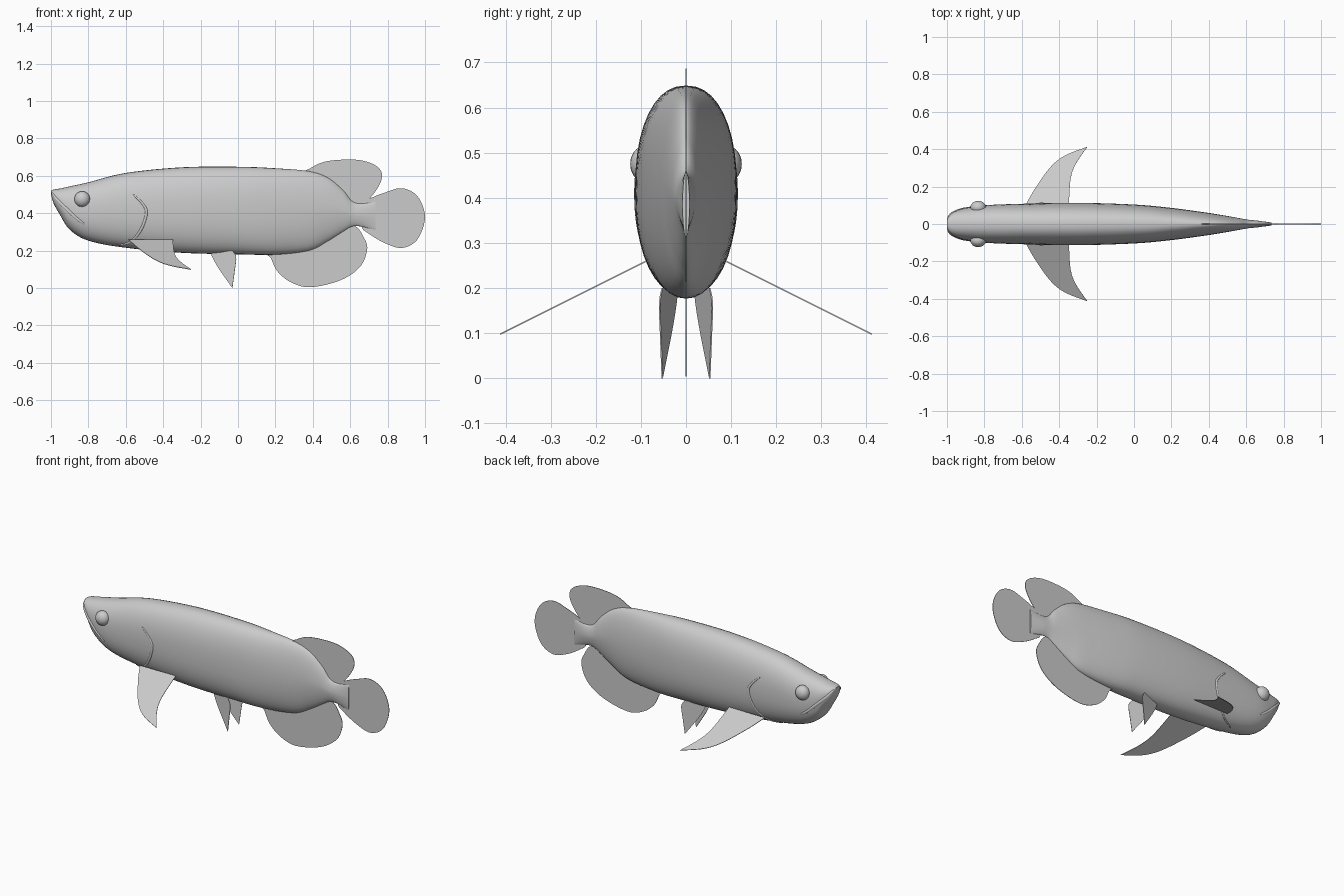
import bpy, bmesh, math
from mathutils import Vector

cube = bpy.data.objects.get("Cube")
if cube:
    bpy.data.objects.remove(cube, do_unlink=True)

grey = bpy.data.materials.new("plain grey")
grey.use_nodes = True
grey.diffuse_color = (0.6, 0.6, 0.6, 1)
grey.node_tree.nodes["Principled BSDF"].inputs["Base Color"].default_value = (0.6, 0.6, 0.6, 1)


def smooth_path(points, steps, closed=False):
    """Catmull-Rom samples through points of any dimension."""
    pts = [Vector(p) for p in points]
    n = len(pts)
    get = (lambda i: pts[i % n]) if closed else (lambda i: pts[max(0, min(n - 1, i))])
    out = []
    for i in range(n if closed else n - 1):
        a, b, c, d = (get(i + k) for k in (-1, 0, 1, 2))
        for s in range(steps):
            t = s / steps
            out.append(0.5 * (2 * b + (c - a) * t + (2 * a - 5 * b + 4 * c - d) * t ** 2
                              + (3 * b - a - 3 * c + d) * t ** 3))
    return out if closed else out + [pts[-1]]


def finish(name, bm, angle=40):
    bmesh.ops.recalc_face_normals(bm, faces=bm.faces)
    mesh = bpy.data.meshes.new(name)
    bm.to_mesh(mesh)
    bm.free()
    mesh.materials.append(grey)
    obj = bpy.data.objects.new(name, mesh)
    bpy.context.collection.objects.link(obj)
    bpy.ops.object.select_all(action='DESELECT')
    bpy.context.view_layer.objects.active = obj
    obj.select_set(True)
    bpy.ops.object.shade_smooth_by_angle(angle=math.radians(angle))
    return obj


def loft(name, rings, angle=40):
    bm = bmesh.new()
    loops = [[bm.verts.new(p) for p in ring] for ring in rings]
    for a, b in zip(loops, loops[1:]):
        for i in range(len(a)):
            j = (i + 1) % len(a)
            bm.faces.new((a[i], a[j], b[j], b[i]))
    bm.faces.new(loops[0])
    bm.faces.new(loops[-1])
    return finish(name, bm, angle)


# Body stations: position, back height, belly height, half width
stations = smooth_path([
    (-1.0, .52, .50, .02), (-.985, .526, .45, .048), (-.95, .532, .388, .07),
    (-.9, .543, .312, .085), (-.8, .565, .253, .1), (-.6, .615, .215, .108),
    (-.3, .645, .188, .113), (0, .648, .18, .104), (.2, .64, .178, .086),
    (.38, .624, .2, .062), (.48, .59, .25, .046), (.56, .525, .3, .032),
    (.61, .465, .328, .023), (.66, .452, .328, .018), (.735, .462, .308, .008)], 8)


def roundness(x):
    return 2.3 - 0.6 * max(0, min(1, (x - .1) / .45))


def body_ring(s, sides=40):
    x, top, bottom, width = s
    k = 2 / roundness(x)
    ring = []
    for i in range(sides):
        a = math.tau * i / sides
        c, h = math.cos(a), math.sin(a)
        ring.append((x, math.copysign(width * abs(c) ** k, c),
                     (top + bottom) / 2 + math.copysign((top - bottom) / 2 * abs(h) ** k, h)))
    return ring


loft("body", [body_ring(s) for s in stations], 50)


def skin_y(x, z):
    """Half width of the body at a given place on its side."""
    a, b = next(((a, b) for a, b in zip(stations, stations[1:]) if b[0] >= x), stations[-2:])
    _, top, bottom, width = a.lerp(b, max(0, (x - a[0]) / (b[0] - a[0])))
    t = min(1, abs(z - (top + bottom) / 2) * 2 / (top - bottom))
    n = roundness(x)
    return width * (1 - t ** n) ** (1 / n)


# Lips and gill edges: thin tapered ridges lying on the skin
def skin_ridge(name, path, radius, side):
    pts = [Vector((p[0], side * skin_y(*p), p[1])) for p in smooth_path(path, 6)]
    rings = []
    for i, p in enumerate(pts):
        along = (pts[min(i + 1, len(pts) - 1)] - pts[max(i - 1, 0)]).normalized()
        u = along.cross(Vector((0, 1, 0))).normalized()
        v = along.cross(u)
        r = radius * (0.25 + 0.75 * math.sin(math.pi * i / (len(pts) - 1)) ** .5)
        rings.append([p + r * (math.cos(a) * u + .6 * math.sin(a) * v)
                      for a in (math.tau * k / 8 for k in range(8))])
    loft(name, rings, 60)


# Fins: thin plates filled from a smooth outline
def fin(name, outline, place, normal, steps=6, thickness=.003):
    bm = bmesh.new()
    ring = smooth_path(outline, steps, True) if steps > 1 else outline
    verts = [bm.verts.new(place(*p)) for p in ring]
    face = bm.faces.new(verts)
    offset = Vector(normal).normalized() * thickness
    bmesh.ops.translate(bm, vec=-offset / 2, verts=verts)
    new = bmesh.ops.extrude_face_region(bm, geom=[face], use_keep_orig=True)
    bmesh.ops.translate(bm, vec=offset,
                        verts=[g for g in new["geom"] if isinstance(g, bmesh.types.BMVert)])
    finish(name, bm, 30)


def upright(x, z):
    return (x, 0, z)


fin("dorsal_fin", [(.36, .61), (.39, .642), (.46, .674), (.56, .686), (.66, .682), (.74, .652),
                   (.77, .605), (.75, .54), (.685, .463), (.6, .445), (.48, .53)],
    upright, (0, 1, 0))
fin("anal_fin", [(.15, .19), (.175, .16), (.21, .09), (.28, .032), (.385, .004), (.545, .04),
                 (.65, .11), (.69, .2), (.675, .265), (.61, .335), (.45, .28), (.3, .21)],
    upright, (0, 1, 0))
fin("tail_fin", [(.66, .44), (.70, .475), (.785, .51), (.877, .533), (.96, .49), (1, .38),
                 (.96, .26), (.877, .214), (.785, .24), (.70, .29), (.66, .33)],
    upright, (0, 1, 0))

for label, side in (("left", 1), ("right", -1)):
    # Swept pectoral fin sloping down and outward
    lead = smooth_path([(-.585, .09), (-.535, .18), (-.45, .3), (-.37, .365), (-.25, .412)], 6)
    trail = smooth_path([(-.25, .412), (-.312, .32), (-.34, .235), (-.348, .09)], 6)
    fin(label + "_pectoral_fin", lead + trail[1:],
        lambda x, y: (x, side * y, .254 - (y - .1) * .5), (0, side * .5, 1), 1)

    # Pelvic fin, opening outward toward the rear
    lead = smooth_path([(-.15, .2), (-.135, .16), (-.1, .1), (-.03, 0)], 5)
    trail = smooth_path([(-.03, 0), (-.018, .09), (-.01, .165), (-.03, .2)], 5)
    fin(label + "_pelvic_fin", lead + trail[1:],
        lambda x, z: (x, side * (.02 + (x + .145) * .285), z), (-.285, side, 0), 1)

    skin_ridge(label + "_lip", [(-.997, .512), (-.97, .475), (-.92, .425), (-.87, .378),
                                (-.82, .34)], .009, side)
    skin_ridge(label + "_gill_edge", [(-.56, .5), (-.51, .45), (-.49, .4), (-.52, .31),
                                      (-.58, .245), (-.66, .226)], .007, side)

    # Bulging eye
    bm = bmesh.new()
    bmesh.ops.create_uvsphere(bm, u_segments=24, v_segments=14, radius=.042)
    bmesh.ops.scale(bm, vec=(1, .85, 1), verts=bm.verts)
    bmesh.ops.translate(bm, vec=(-.833, side * .088, .475), verts=bm.verts)
    finish(label + "_eye", bm, 60)
